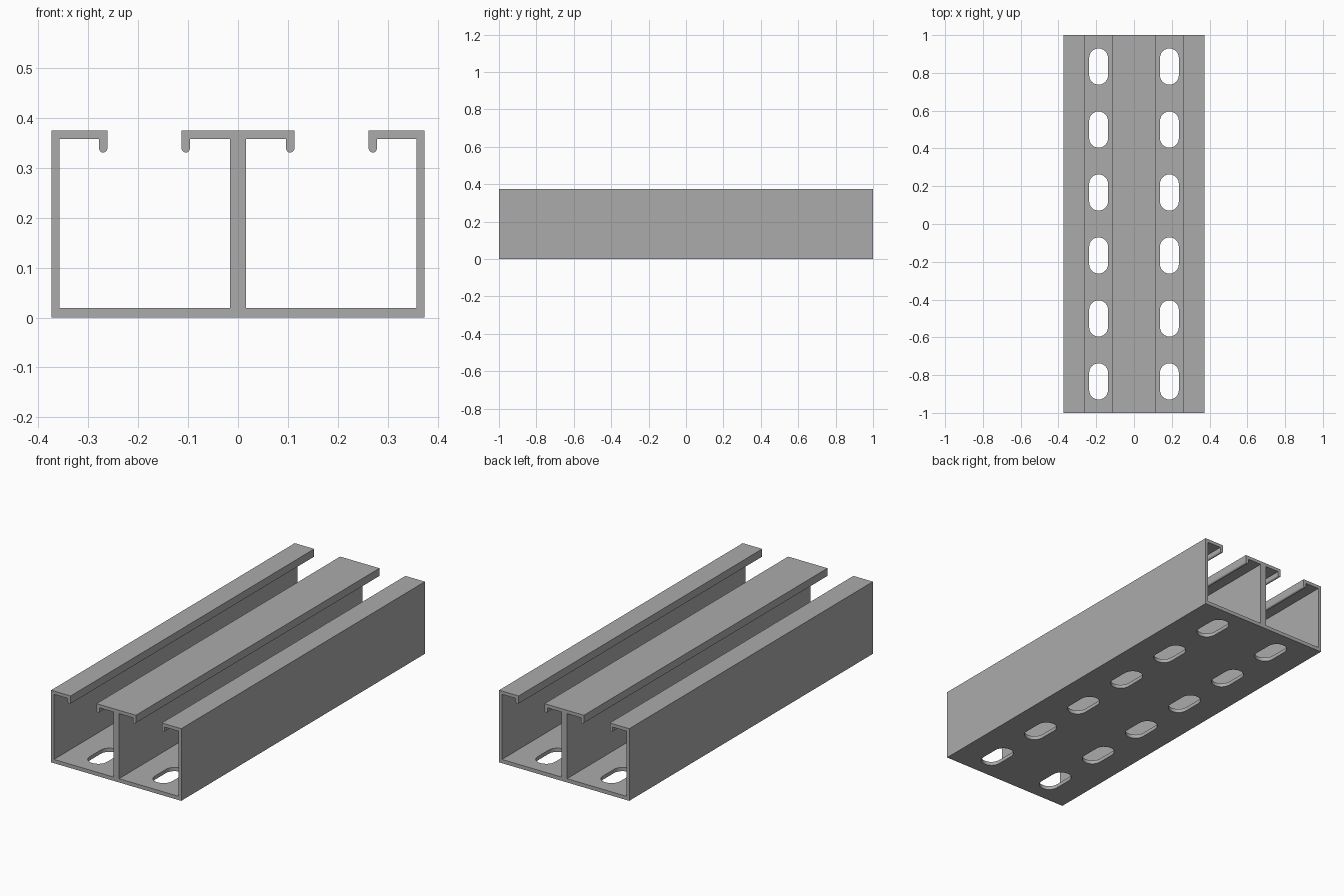
import bpy, bmesh
from math import sin, cos, pi

cube = bpy.data.objects.get("Cube")
if cube:
    bpy.data.objects.remove(cube, do_unlink=True)

HALF_W, HEIGHT, LENGTH = 0.374, 0.375, 2.0
WALL, FLOOR, LIP_R = 0.0165, 0.0195, 0.0083
UNDER = HEIGHT - 0.0175          # underside of the top flanges
INNER = HALF_W - WALL            # inner face of the side walls
LIP_Z = 0.339                    # centre of the rounded lip ends

steel = bpy.data.materials.new("galvanised grey")
steel.use_nodes = True
grey = (0.41, 0.41, 0.41, 1)
steel.diffuse_color = grey
steel.node_tree.nodes["Principled BSDF"].inputs["Base Color"].default_value = grey


def arc(cx, cy, r, start, end, steps=12):
    return [(cx + r * cos(start + (end - start) * i / steps),
             cy + r * sin(start + (end - start) * i / steps)) for i in range(steps + 1)]


def extrude(bm, points, offset):
    """Fill a closed outline and extrude it into a solid."""
    face = bm.faces.new([bm.verts.new(p) for p in points])
    out = bmesh.ops.extrude_face_region(bm, geom=[face])
    moved = [g for g in out["geom"] if isinstance(g, bmesh.types.BMVert)]
    bmesh.ops.translate(bm, verts=moved, vec=offset)


def make_object(name, bm):
    bmesh.ops.recalc_face_normals(bm, faces=bm.faces[:])
    mesh = bpy.data.meshes.new(name)
    bm.to_mesh(mesh)
    bm.free()
    mesh.materials.append(steel)
    obj = bpy.data.objects.new(name, mesh)
    bpy.context.collection.objects.link(obj)
    return obj


# Double channel section: right half, then its mirror
half = [(0.113, HEIGHT)]
half += arc(0.113 - LIP_R, LIP_Z, LIP_R, 0, -pi)
half += [(0.113 - 2 * LIP_R, UNDER), (WALL, UNDER), (WALL, FLOOR),
         (INNER, FLOOR), (INNER, UNDER), (0.262 + 2 * LIP_R, UNDER)]
half += arc(0.262 + LIP_R, LIP_Z, LIP_R, 0, -pi)
half += [(0.262, HEIGHT), (HALF_W, HEIGHT), (HALF_W, 0)]
section = half + [(-x, z) for x, z in reversed(half)]

bm = bmesh.new()
extrude(bm, [(x, -LENGTH / 2, z) for x, z in section], (0, LENGTH, 0))
channel = make_object("double_channel", bm)

# Two rows of six rounded slots through the floor
SLOT_R, SLOT_RUN, ROWS, COUNT = 0.05, 0.046, 0.1875, 6
bm = bmesh.new()
for x in (-ROWS, ROWS):
    for i in range(COUNT):
        y = (i - (COUNT - 1) / 2) * LENGTH / COUNT
        outline = (arc(x, y + SLOT_RUN, SLOT_R, 0, pi)
                   + arc(x, y - SLOT_RUN, SLOT_R, pi, 2 * pi))
        extrude(bm, [(px, py, -0.05) for px, py in outline], (0, 0, 0.12))
cutter = make_object("slot_cutter", bm)
cutter.hide_render = True

cut = channel.modifiers.new("slots", "BOOLEAN")
cut.operation = "DIFFERENCE"
cut.solver = "EXACT"
cut.object = cutter

# Bake the cut and remove the helper
bpy.ops.object.select_all(action="DESELECT")
bpy.context.view_layer.objects.active = channel
channel.select_set(True)
bpy.ops.object.modifier_apply(modifier=cut.name)
bpy.data.objects.remove(cutter, do_unlink=True)
bpy.ops.object.shade_smooth_by_angle(angle=pi / 6)
